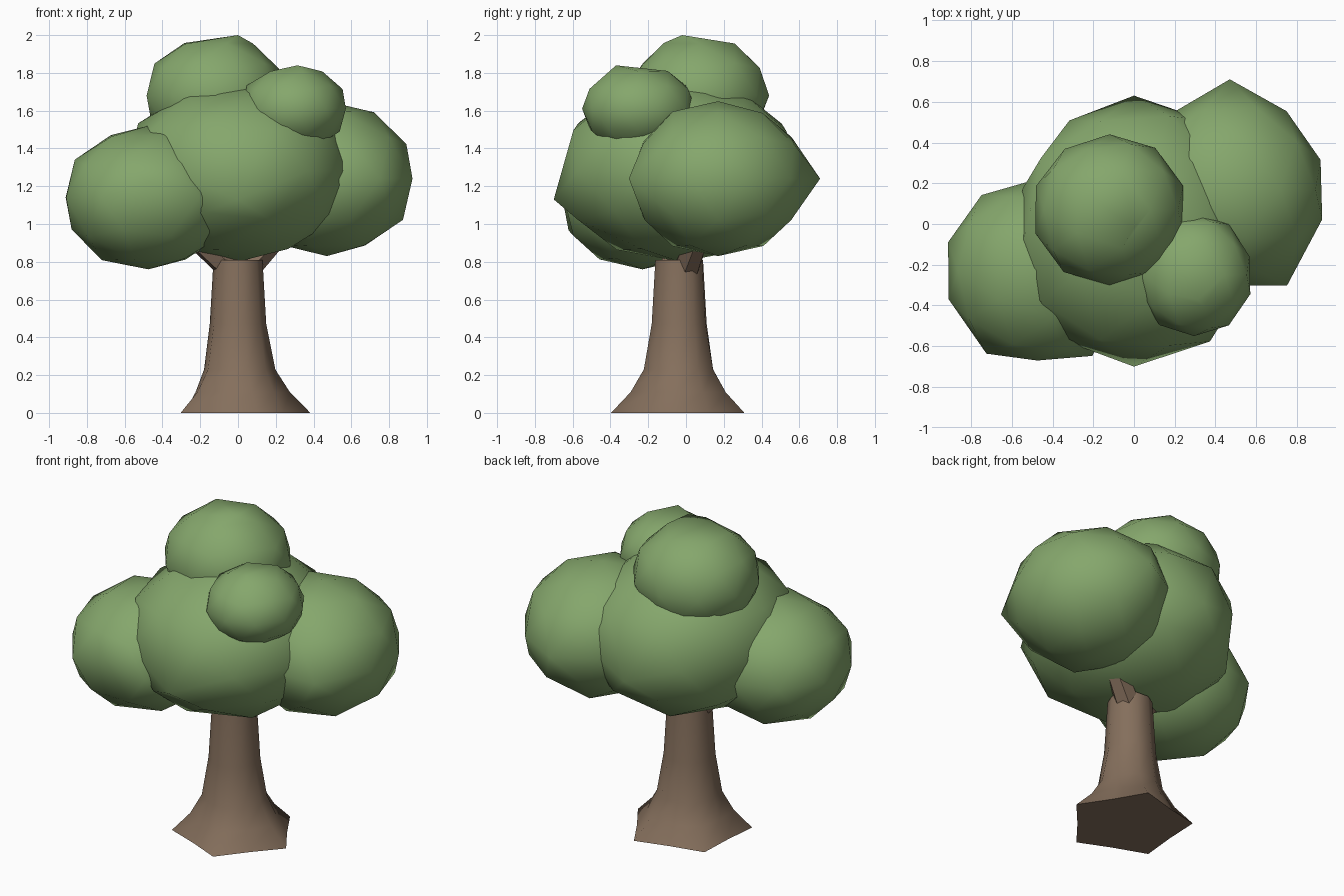
import bpy, bmesh, math, random
from mathutils import Vector

if "Cube" in bpy.data.objects:
    bpy.data.objects.remove(bpy.data.objects["Cube"])

def material(name, rgb):
    m = bpy.data.materials.new(name)
    m.diffuse_color = (*rgb, 1)
    m.use_nodes = True
    m.node_tree.nodes["Principled BSDF"].inputs["Base Color"].default_value = m.diffuse_color
    return m

LEAF = material("leaf green", (0.235, 0.385, 0.150))
BARK = material("bark brown", (0.235, 0.160, 0.108))

def finish(bm, name, mat, smooth=True):
    bmesh.ops.recalc_face_normals(bm, faces=bm.faces[:])
    me = bpy.data.meshes.new(name)
    bm.to_mesh(me)
    bm.free()
    me.materials.append(mat)
    for p in me.polygons:
        p.use_smooth = smooth
    ob = bpy.data.objects.new(name, me)
    bpy.context.collection.objects.link(ob)
    return ob

def loft(bm, rings):
    """Skin a list of equal-length point rings and cap both ends."""
    vs = [[bm.verts.new(p) for p in r] for r in rings]
    n = len(vs[0])
    for a, b in zip(vs, vs[1:]):
        for i in range(n):
            bm.faces.new((a[i], a[(i + 1) % n], b[(i + 1) % n], b[i]))
    bm.faces.new(vs[0][::-1])
    bm.faces.new(vs[-1])

def around(deg):
    return Vector((math.cos(math.radians(deg)), math.sin(math.radians(deg)), 0))

UP = Vector((0, 0, 1))

def clump(name, centre, radii, nudges=(), seed=1):
    """Lumpy low-poly ball; nudges = (direction, offset) for single corners."""
    rng = random.Random(seed)
    bm = bmesh.new()
    bmesh.ops.create_icosphere(bm, subdivisions=2, radius=1)
    picked = [(min(bm.verts, key=lambda v: (v.co - d).length), Vector(o)) for d, o in nudges]
    for v in bm.verts:
        f = 1 if max(abs(v.co.z), abs(v.co.y)) > 0.99 else rng.uniform(0.995, 1.025)
        v.co = [c + r * x * f for c, r, x in zip(centre, radii, v.co)]
    for v, o in picked:
        v.co += o
    finish(bm, name, LEAF)

# Foliage
clump("main_foliage", (0, -0.03, 1.28), (0.62, 0.66, 0.48),
      ((around(90), (0, 0, -0.10)), (around(-90), (0, -0.01, -0.15)),
       (around(162), (0.04, 0, 0)), (around(126), (0.05, 0, 0))), 1)
clump("left_foliage", (-0.475, -0.23, 1.14), (0.455, 0.45, 0.38),
      ((around(-90), (0, 0.01, 0.08)), (around(-54), (0, -0.05, 0)),
       (around(-126), (0.02, -0.04, 0))), 2)
clump("right_foliage", (0.47, 0.17, 1.24), (0.47, 0.47, 0.41),
      ((around(90), (0, 0.07, 0)), (around(-54), (0, -0.085, 0))), 3)
clump("top_foliage", (-0.12, 0.07, 1.68), (0.375, 0.37, 0.32),
      ((UP, (0.12, -0.09, 0)),), 4)
clump("small_foliage", (0.295, -0.25, 1.61), (0.285, 0.30, 0.23),
      ((UP, (0.02, -0.12, 0)), (-UP, (0.08, -0.1, 0))), 5)

# Trunk: round above, spreading into five root corners at the ground
bm = bmesh.new()
rings = []
for z, root, valley, cx in ((0, 0.372, 0.295, 0.012), (0.11, 0.265, 0.235, 0.01),
                            (0.23, 0.193, 0.185, 0.005), (0.47, 0.15, 0.15, 0),
                            (0.81, 0.13, 0.13, 0)):
    ring = []
    for i in range(10):
        a = -4 + 36 * i
        ring.append(Vector((cx, -0.036, z)) + around(a) * (valley if i % 2 else root))
    rings.append(ring)
loft(bm, rings)
trunk = finish(bm, "trunk", BARK)
bpy.context.view_layer.objects.active = trunk
trunk.select_set(True)
bpy.ops.object.shade_smooth_by_angle(angle=math.radians(60))

# Branches: tapered six-sided limbs running into the side clumps
def branch(name, a, b, r0, r1):
    a, b = Vector(a), Vector(b)
    q = (b - a).to_track_quat('Z', 'Y')
    bm = bmesh.new()
    loft(bm, [[p + q @ (around(60 * i) * r) for i in range(6)]
              for p, r in ((a, r0), (b, r1))])
    finish(bm, name, BARK, False)

branch("left_branch", (-0.03, -0.04, 0.76), (-0.40, -0.16, 1.08), 0.075, 0.05)
branch("right_branch", (0.04, 0.0, 0.76), (0.36, 0.13, 1.10), 0.075, 0.05)
